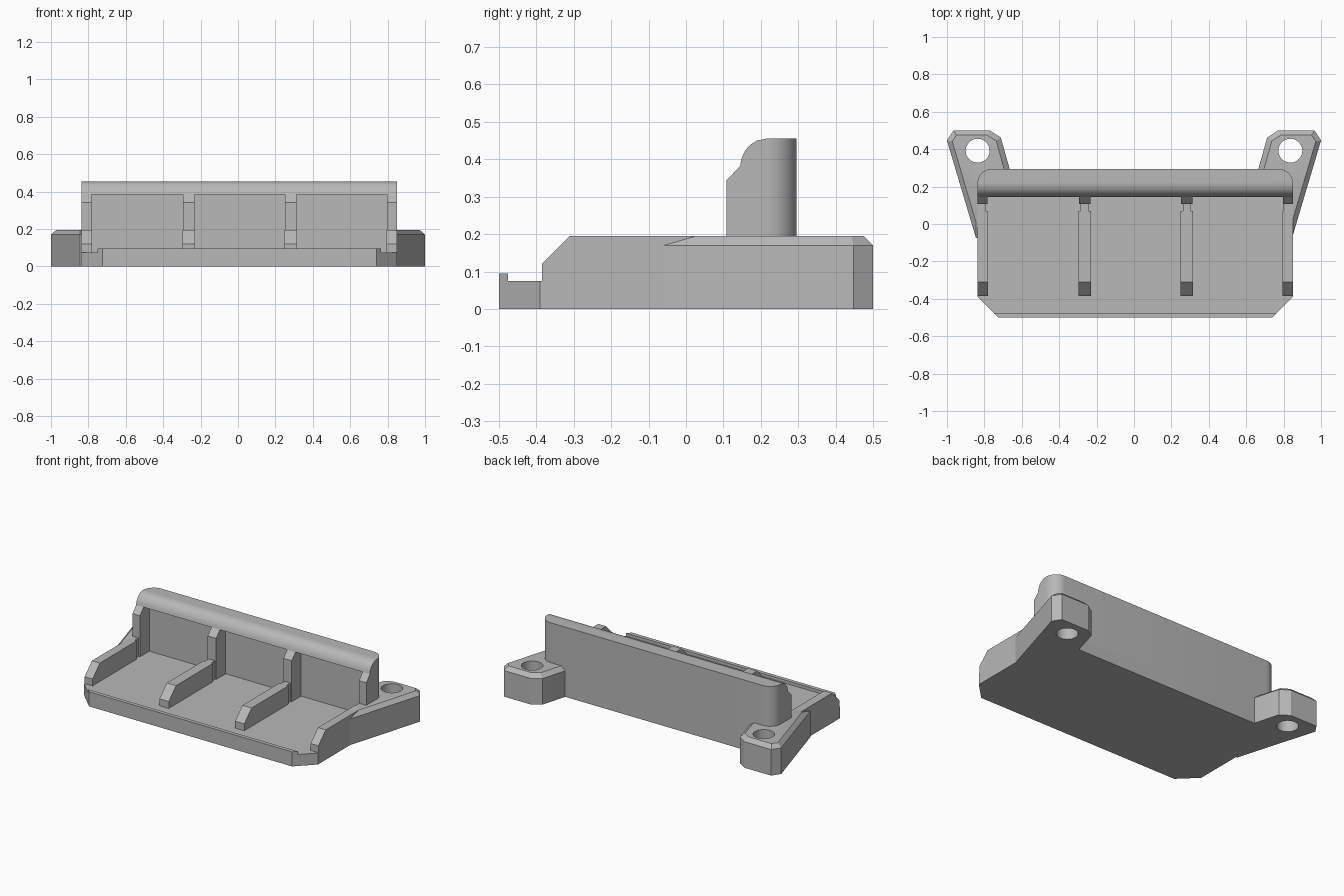
import bpy
import bmesh

if "Cube" in bpy.data.objects:
    bpy.data.objects.remove(bpy.data.objects["Cube"])

grey = bpy.data.materials.new("plain_grey")
grey.use_nodes = True
COLOUR = (0.48, 0.48, 0.48, 1)
grey.diffuse_color = COLOUR
grey.node_tree.nodes["Principled BSDF"].inputs["Base Color"].default_value = COLOUR

LEFT, RIGHT = 0.85, -0.837      # tray sides
BACK, WALL = 0.295, 0.205       # back wall faces
FLOOR, RIM = 0.075, 0.195       # tray floor and rib tops


def loft(name, lower, upper, *more):
    """Closed solid through rings of 3D points."""
    bm = bmesh.new()
    rings = [[bm.verts.new(p) for p in ring] for ring in (lower, upper, *more)]
    bm.faces.new(rings[0])
    bm.faces.new(rings[-1])
    for a, b in zip(rings, rings[1:]):
        for i in range(len(a)):
            j = (i + 1) % len(a)
            bm.faces.new((a[i], a[j], b[j], b[i]))
    bmesh.ops.recalc_face_normals(bm, faces=bm.faces)
    mesh = bpy.data.meshes.new(name)
    bm.to_mesh(mesh)
    bm.free()
    mesh.materials.append(grey)
    ob = bpy.data.objects.new(name, mesh)
    bpy.context.collection.objects.link(ob)
    return ob


def plan(name, outline, z0, z1):
    return loft(name, *[[(x, y, z) for x, y in outline] for z in (z0, z1)])


def side_profile(name, outline, x0, x1):
    return loft(name, *[[(x, y, z) for y, z in outline] for x in (x0, x1)])


def select_only(ob):
    bpy.ops.object.select_all(action='DESELECT')
    ob.select_set(True)
    bpy.context.view_layer.objects.active = ob


# Tray floor with clipped front corners, and the low front lip
plan("tray_floor", [(RIGHT, BACK - 0.08), (RIGHT, -0.39), (-0.725, -0.5), (0.74, -0.5),
                    (LEFT, -0.39), (LEFT, BACK - 0.08), (0.76, BACK), (-0.75, BACK)], 0, FLOOR)
plan("front_lip", [(-0.725, -0.5), (0.74, -0.5), (0.765, -0.475), (-0.75, -0.475)],
     FLOOR - 0.01, 0.095)

# Back wall with an overhanging cap rounded at the front
cap = [(0.145, 0.385), (0.149, 0.404), (0.158, 0.423), (0.172, 0.439), (0.19, 0.45), (0.215, 0.455)]
wall = side_profile("back_wall", [(BACK, 0), (WALL, 0), (WALL, 0.385)] + cap + [(BACK, 0.455)],
                    RIGHT, LEFT)
bm = bmesh.new()
bm.from_mesh(wall.data)
corners = [e for e in bm.edges if all(v.co.y > BACK - 0.001 for v in e.verts)
           and abs(e.verts[0].co.x - e.verts[1].co.x) < 0.001]
bmesh.ops.bevel(bm, geom=corners, offset=0.078, segments=10, profile=0.5, affect='EDGES')
bm.to_mesh(wall.data)
bm.free()
select_only(wall)
bpy.ops.object.shade_smooth_by_angle(angle=0.6)

# Dividers: a low rib, a slimmer link and a post against the wall
rib = [(-0.385, FLOOR - 0.01), (-0.385, 0.12), (-0.31, RIM), (0.07, RIM), (0.07, FLOOR - 0.01)]
link = [(0.06, FLOOR - 0.01), (0.06, RIM), (0.12, RIM), (0.12, FLOOR - 0.01)]
post = [(0.108, FLOOR - 0.01), (0.108, 0.343), (0.148, 0.386),
        (WALL + 0.005, 0.386), (WALL + 0.005, FLOOR - 0.01)]
dividers = {"right_end": (RIGHT, -0.78, 0, 0.014),
            "right_inner": (-0.297, -0.23, 0.012, 0.012),
            "left_inner": (0.249, 0.315, 0.012, 0.012),
            "left_end": (0.794, LEFT, 0.014, 0)}
for label, (x0, x1, trim0, trim1) in dividers.items():
    side_profile(label + "_rib", rib, x0, x1)
    side_profile(label + "_link", link, x0 + trim0, x1 - trim1)
    side_profile(label + "_post", post, x0 + trim0 / 4, x1 - trim1 / 4)

# Mounting ears with a chamfered top edge and a bolt hole
foot = [(0.845, -0.075), (1, 0.447), (0.965, 0.5), (0.77, 0.5), (0.712, 0.462),
        (0.665, BACK), (0.665, 0.22), (0.8, 0.22), (0.8, -0.075)]
top = [(0.845, 0.01), (0.972, 0.442), (0.95, 0.475), (0.785, 0.475), (0.737, 0.445),
       (0.695, BACK), (0.695, 0.22), (0.8, 0.22), (0.8, 0.01)]
for label, s in (("left", 1), ("right", -1)):
    ear = loft(label + "_mounting_ear", [(s * x, y, 0) for x, y in foot],
               [(s * x, y, 0.17) for x, y in foot], [(s * x, y, RIM) for x, y in top])
    bpy.ops.mesh.primitive_cylinder_add(vertices=40, radius=0.064, depth=1,
                                        location=(s * 0.836, 0.392, 0))
    cutter = bpy.context.object
    cutter.name = label + "_hole_cutter"
    cutter.hide_render = True
    cut = ear.modifiers.new("bolt_hole", 'BOOLEAN')
    cut.operation = 'DIFFERENCE'
    cut.solver = 'EXACT'
    cut.object = cutter
    select_only(ear)
    bpy.ops.object.modifier_apply(modifier=cut.name)
    bpy.data.objects.remove(cutter)
    bpy.ops.object.shade_smooth_by_angle(angle=0.3)
